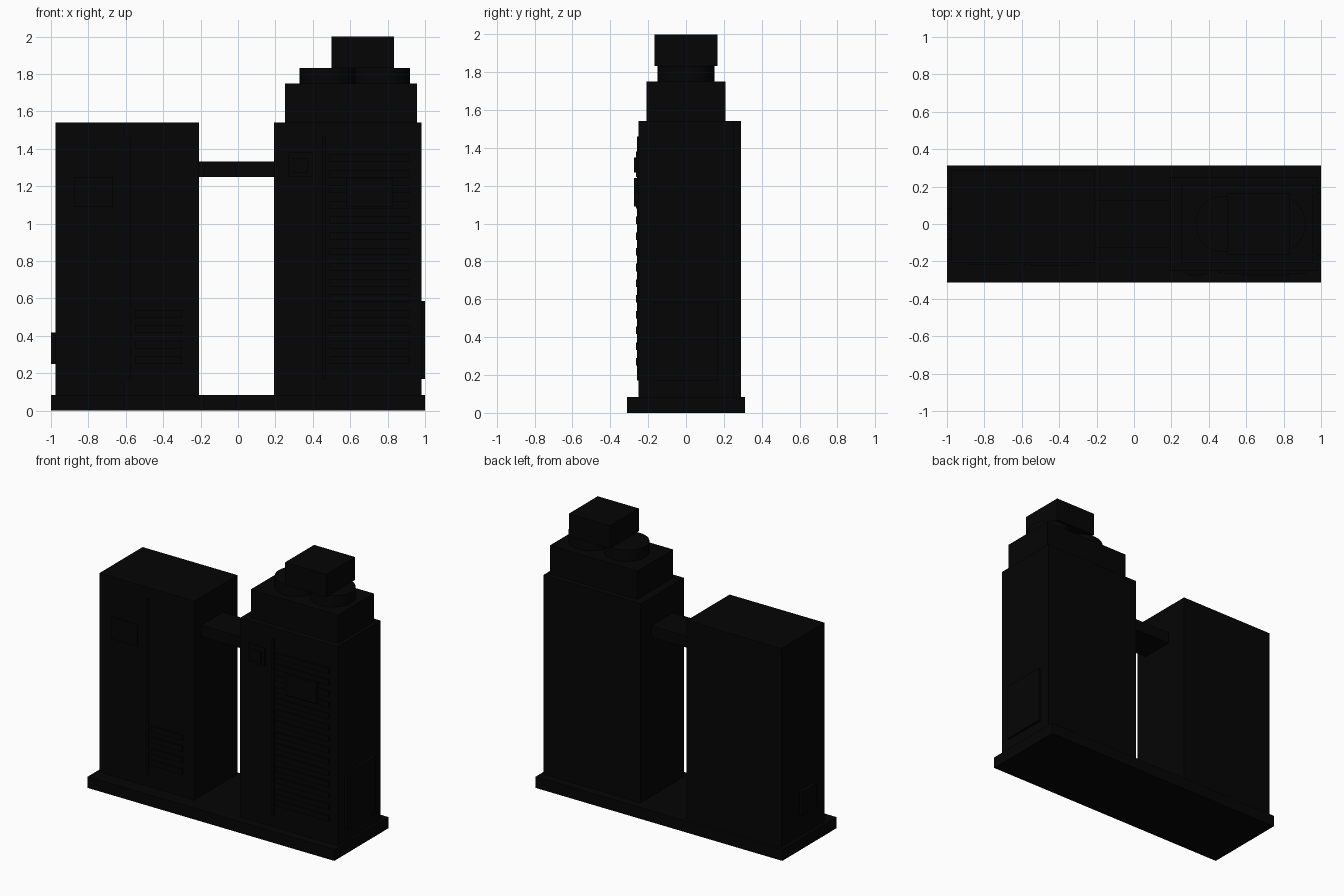
import bpy
import math

cube = bpy.data.objects.get("Cube")
if cube:
    bpy.data.objects.remove(cube, do_unlink=True)

# One near-black finish for the whole model
black = bpy.data.materials.new("matte_black")
black.use_nodes = True
COLOR = (0.0015, 0.0015, 0.0015, 1)
black.diffuse_color = COLOR
black.node_tree.nodes["Principled BSDF"].inputs["Base Color"].default_value = COLOR


def box(name, x, y, z):
    """Box spanning the given (min, max) ranges."""
    bpy.ops.mesh.primitive_cube_add(size=1)
    ob = bpy.context.object
    ob.name = name
    spans = (x, y, z)
    ob.location = [(a + b) / 2 for a, b in spans]
    ob.scale = [b - a for a, b in spans]
    bpy.ops.object.transform_apply(location=False, rotation=False, scale=True)
    ob.data.materials.append(black)


def drum(name, x, radius, z):
    """Upright smooth cylinder on the centre line."""
    bpy.ops.mesh.primitive_cylinder_add(
        vertices=32, radius=radius, depth=z[1] - z[0], location=(x, 0, sum(z) / 2))
    ob = bpy.context.object
    ob.name = name
    ob.data.materials.append(black)
    bpy.ops.object.shade_smooth_by_angle(angle=math.radians(35))


def slats(name, x, front, count):
    """Stack of horizontal slats standing proud of a front wall."""
    for i in range(count):
        z = 0.25 + i * 0.083
        box(f"{name}_{i + 1}", x, (front - 0.015, front + 0.01), (z, z + 0.04))


BASE, ROOF = 0.083, 1.542
FRONT_A, FRONT_B = -0.208, -0.25   # front walls of the short and tall towers

# Base and main bodies
box("base_plate", (-1, 1), (-0.3125, 0.3125), (0, BASE))
box("short_tower", (-0.977, -0.208), (FRONT_A, 0.29), (BASE, ROOF))
box("tall_tower", (0.192, 0.982), (FRONT_B, 0.25), (BASE, ROOF))
box("bridge", (-0.208, 0.192), (-0.125, 0.125), (1.25, 1.333))

# Stepped crown of the tall tower
box("upper_tier", (0.25, 0.957), (-0.208, 0.208), (ROOF, 1.75))
drum("left_drum", 0.77, 0.15, (1.75, 1.833))
drum("right_drum", 0.48, 0.15, (1.75, 1.833))
box("top_block", (0.5, 0.833), (-0.167, 0.167), (1.833, 2.0))

# Front details of the short tower
box("short_tower_seam", (-0.595, -0.575), (FRONT_A - 0.01, FRONT_A + 0.01), (0.17, 1.46))
box("short_tower_panel", (-0.875, -0.667), (FRONT_A - 0.01, FRONT_A + 0.01), (1.09, 1.25))
slats("short_tower_slat", (-0.55, -0.3), FRONT_A, 4)

# Front details of the tall tower
box("tall_tower_seam", (0.45, 0.47), (FRONT_B - 0.01, FRONT_B + 0.01), (0.17, 1.46))
slats("tall_tower_slat", (0.49, 0.92), FRONT_B, 14)
box("display", (0.58, 0.83), (FRONT_B - 0.025, FRONT_B + 0.01), (1.09, 1.24))
box("button_frame", (0.27, 0.4), (FRONT_B - 0.015, FRONT_B + 0.01), (1.25, 1.38))
box("button", (0.295, 0.375), (FRONT_B - 0.025, FRONT_B + 0.01), (1.27, 1.35))

# Side panels
box("left_side_panel", (0.97, 1.0), (-0.168, 0.168), (0.17, 0.585))
box("right_side_panel", (-1.0, -0.965), (-0.083, 0.083), (0.25, 0.418))
